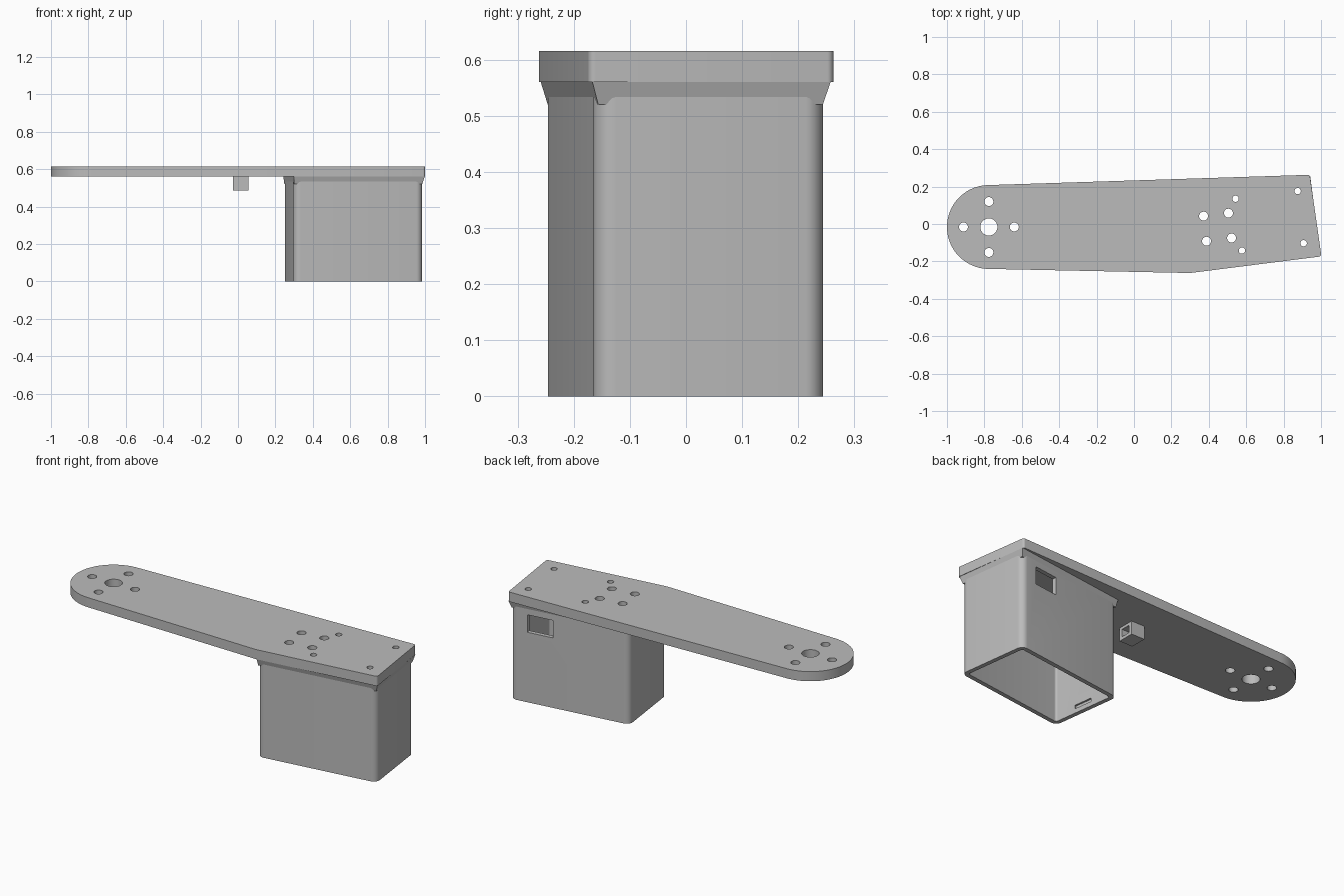
import bpy, bmesh, math
from mathutils import Vector, Matrix

cube = bpy.data.objects.get("Cube")
if cube:
    bpy.data.objects.remove(cube, do_unlink=True)

grey = bpy.data.materials.new("plain grey")
grey.use_nodes = True
grey.diffuse_color = (0.5, 0.5, 0.5, 1)
grey.node_tree.nodes["Principled BSDF"].inputs["Base Color"].default_value = (0.5, 0.5, 0.5, 1)

PLATE_Z, TOP_Z = 0.56, 0.615
BOX_W, BOX_D, WALL = 0.695, 0.412, 0.024
BOX_FRAME = Matrix.Translation((0.6175, -0.001, 0)) @ Matrix.Rotation(math.radians(7.5), 4, "Z")


def arc(cx, cy, r, start, end, n):
    """Points on an arc, angles in degrees."""
    angles = [math.radians(start + (end - start) * i / n) for i in range(n + 1)]
    return [(cx + r * math.cos(a), cy + r * math.sin(a)) for a in angles]


def fillet(before, corner, after, r, n=6):
    """Round one corner of an outline."""
    c = Vector(corner)
    d1 = (Vector(before) - c).normalized()
    d2 = (Vector(after) - c).normalized()
    half = d1.angle(d2) / 2
    centre = c + (d1 + d2).normalized() * (r / math.sin(half))
    p1 = c + d1 * (r / math.tan(half)) - centre
    p2 = c + d2 * (r / math.tan(half)) - centre
    return [tuple(centre + (p1 * (1 - i / n) + p2 * (i / n)).normalized() * r) for i in range(n + 1)]


def rectangle(x0, x1, y0, y1, r=0):
    pts = [(x0, y0), (x1, y0), (x1, y1), (x0, y1)]
    if not r:
        return pts
    return [p for i in range(4) for p in fillet(pts[i - 1], pts[i], pts[(i + 1) % 4], r)]


def loft(bm, lower, upper, z0, z1):
    """Closed solid between two outlines with equal point counts."""
    a = [bm.verts.new((x, y, z0)) for x, y in lower]
    b = [bm.verts.new((x, y, z1)) for x, y in upper]
    for i in range(len(a)):
        j = (i + 1) % len(a)
        bm.faces.new((a[i], a[j], b[j], b[i]))
    bm.faces.new(a[::-1])
    bm.faces.new(b)


def solid(name, parts, matrix=Matrix()):
    """Object made of lofts, each (lower, upper, z0, z1)."""
    bm = bmesh.new()
    for part in parts:
        loft(bm, *part)
    bmesh.ops.recalc_face_normals(bm, faces=bm.faces)
    mesh = bpy.data.meshes.new(name)
    bm.to_mesh(mesh)
    bm.free()
    mesh.materials.append(grey)
    obj = bpy.data.objects.new(name, mesh)
    bpy.context.collection.objects.link(obj)
    obj.matrix_world = matrix
    return obj


def prism(outline, z0, z1):
    return (outline, outline, z0, z1)


def cut(obj, *cutters):
    """Subtract the cutters and bake the result."""
    for c in cutters:
        mod = obj.modifiers.new("cut", "BOOLEAN")
        mod.operation, mod.solver, mod.object = "DIFFERENCE", "EXACT", c
    bpy.context.view_layer.update()
    graph = bpy.context.evaluated_depsgraph_get()
    baked = bpy.data.meshes.new_from_object(obj.evaluated_get(graph))
    obj.modifiers.clear()
    obj.data = baked


def smooth(obj):
    bpy.ops.object.select_all(action="DESELECT")
    obj.select_set(True)
    bpy.context.view_layer.objects.active = obj
    bpy.ops.object.shade_smooth_by_angle(angle=math.radians(30))


# Arm plate: round end, tapering sides, slanted square end
HUB_X, HUB_Y, HUB_R = -0.776, -0.016, 0.224
round_end = arc(HUB_X, HUB_Y, HUB_R, 91.8, 269.2, 40)
bend, front_corner, back_corner = (0.3, -0.262), (1.002, -0.173), (0.94, 0.263)
outline = (round_end + [bend]
           + fillet(bend, front_corner, back_corner, 0.012)
           + fillet(front_corner, back_corner, round_end[0], 0.012))
arm_plate = solid("arm_plate", [prism(outline, PLATE_Z, TOP_Z)])

# Screw and shaft holes
holes = [(HUB_X, HUB_Y, 0.046)]
for dx, dy in ((1, 0), (-1, 0), (0, 1), (0, -1)):
    holes.append((HUB_X + 0.136 * dx, HUB_Y + 0.136 * dy, 0.024))
holes += [(x, y, 0.024) for x, y in ((0.372, 0.042), (0.505, 0.058), (0.388, -0.092), (0.522, -0.075))]
holes += [(x, y, 0.017) for x, y in ((0.543, 0.135), (0.577, -0.142), (0.875, 0.176), (0.907, -0.103))]
hole_cutter = solid("hole_cutter", [prism(arc(x, y, r, 0, 345, 23), 0.5, 0.7) for x, y, r in holes])
cut(arm_plate, hole_cutter)

# Hollow box, open at the bottom
hw, hd = BOX_W / 2, BOX_D / 2
box = solid("box_shell", [prism(rectangle(-hw, hw, -hd, hd, 0.035), 0, PLATE_Z)], BOX_FRAME)
iw, idp = hw - WALL, hd - WALL
cavity = solid("cavity_cutter", [prism(rectangle(-iw, iw, -idp, idp, 0.012), -0.1, 0.7)], BOX_FRAME)
# Window through the back wall and a shallow slot in the inner end wall
window = solid("window_cutter", [prism(rectangle(0.1, 0.25, 0.15, 0.25), 0.4, 0.5)], BOX_FRAME)
slot = solid("slot_cutter", [prism(rectangle(-iw - 0.01, -iw + 0.02, -0.055, 0.055), 0.025, 0.045)], BOX_FRAME)
cut(box, cavity, window, slot)

# Sharp-cornered flare joining the box to the plate
def flare_outline(o):
    return rectangle(-hw - o / 3, hw + o, -hd - o, hd + o)

collar = solid("box_collar", [(flare_outline(-0.004), flare_outline(0.008), 0.52, PLATE_Z)], BOX_FRAME)
cut(collar, cavity)

# Square cable guide under the arm, open along its length
guide = solid("cable_guide", [prism(rectangle(-0.028, 0.055, -0.047, 0.047), 0.485, PLATE_Z)])
guide_cutter = solid("guide_cutter", [prism(rectangle(-0.1, 0.1, -0.028, 0.028), 0.502, 0.545)])
cut(guide, guide_cutter)

for obj in (arm_plate, box, collar, guide):
    smooth(obj)
for cutter in (hole_cutter, cavity, window, slot, guide_cutter):
    bpy.data.objects.remove(cutter, do_unlink=True)
